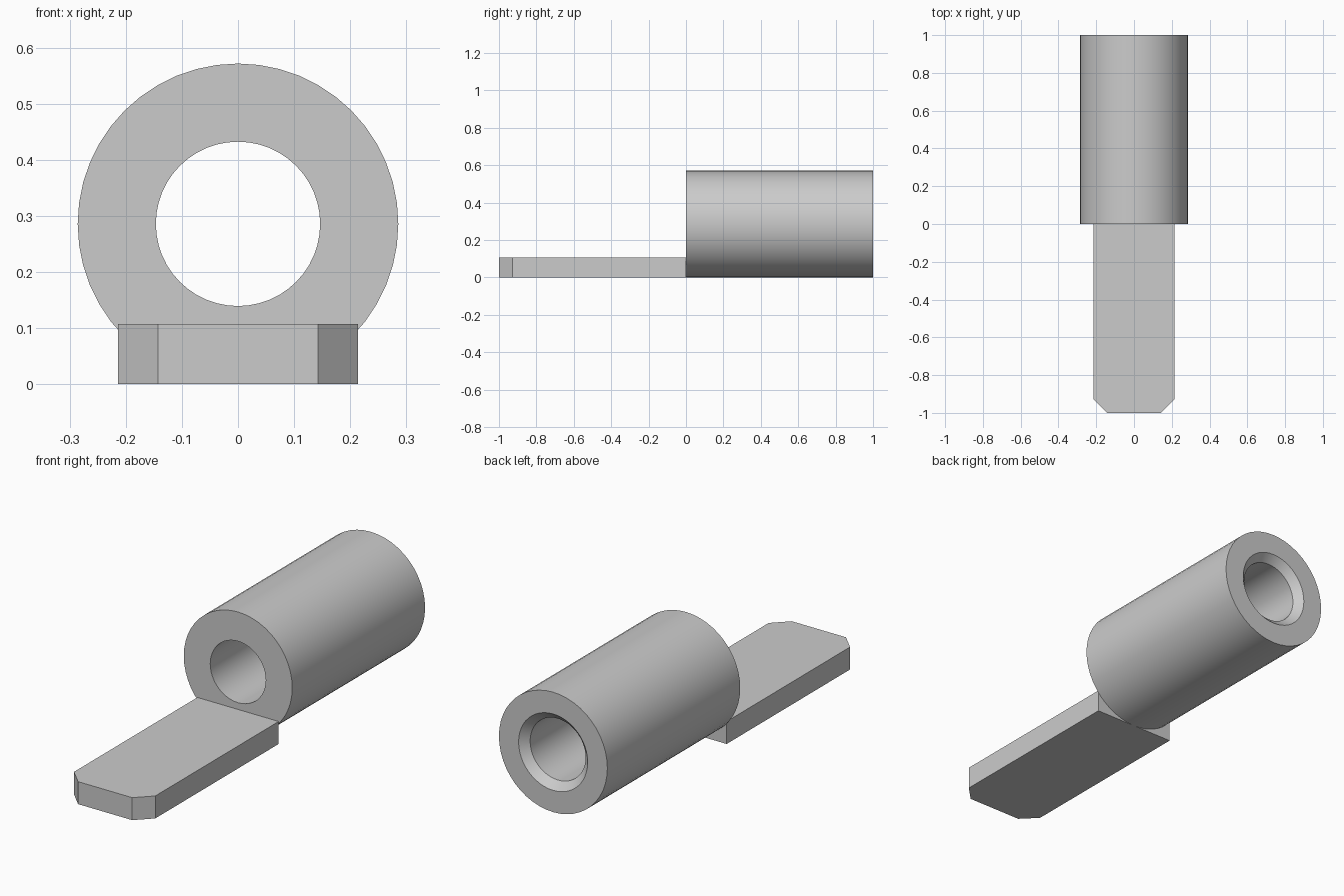
import bpy, bmesh
from math import tau, radians
from mathutils import Vector

cube = bpy.data.objects.get("Cube")
if cube:
    bpy.data.objects.remove(cube, do_unlink=True)

UNIT = 1 / 14
RADIUS = 4 * UNIT
BORE = 2.05 * UNIT
CHAMFER = 0.5 * UNIT

grey = bpy.data.materials.new("plain grey")
grey.use_nodes = True
grey.diffuse_color = (0.6, 0.6, 0.6, 1)
grey.node_tree.nodes["Principled BSDF"].inputs["Base Color"].default_value = grey.diffuse_color


def finish(bm, name):
    """Turn a bmesh into a named grey object."""
    bmesh.ops.recalc_face_normals(bm, faces=bm.faces)
    mesh = bpy.data.meshes.new(name)
    bm.to_mesh(mesh)
    bm.free()
    mesh.materials.append(grey)
    obj = bpy.data.objects.new(name, mesh)
    bpy.context.collection.objects.link(obj)
    return obj


# Barrel: ring profile (radius, y) revolved about the y axis, countersunk at the back
profile = [(RADIUS, 0), (RADIUS, 1), (BORE + CHAMFER, 1), (BORE, 1 - CHAMFER), (BORE, 0)]
bm = bmesh.new()
verts = [bm.verts.new((0, y, RADIUS + r)) for r, y in profile]
edges = [bm.edges.new((v, verts[i - 1])) for i, v in enumerate(verts)]
bmesh.ops.spin(bm, geom=verts + edges, cent=(0, 0, RADIUS), axis=(0, 1, 0),
               angle=tau, steps=48, use_merge=True)
bmesh.ops.remove_doubles(bm, verts=bm.verts, dist=1e-5)
barrel = finish(bm, "barrel")
bpy.ops.object.select_all(action="DESELECT")
barrel.select_set(True)
bpy.context.view_layer.objects.active = barrel
bpy.ops.object.shade_smooth_by_angle(angle=radians(30))

# Tongue: flat bar with clipped front corners
half, clip = 3 * UNIT, UNIT
side = [(half, 0), (half, clip - 1), (half - clip, -1)]
outline = side + [(-x, y) for x, y in reversed(side)]
bm = bmesh.new()
base = bm.faces.new([bm.verts.new((x, y, 0)) for x, y in outline])
top = bmesh.ops.extrude_face_region(bm, geom=[base], use_keep_orig=True)["geom"]
bmesh.ops.translate(bm, vec=Vector((0, 0, 1.5 * UNIT)),
                    verts=[g for g in top if isinstance(g, bmesh.types.BMVert)])
finish(bm, "tongue")
